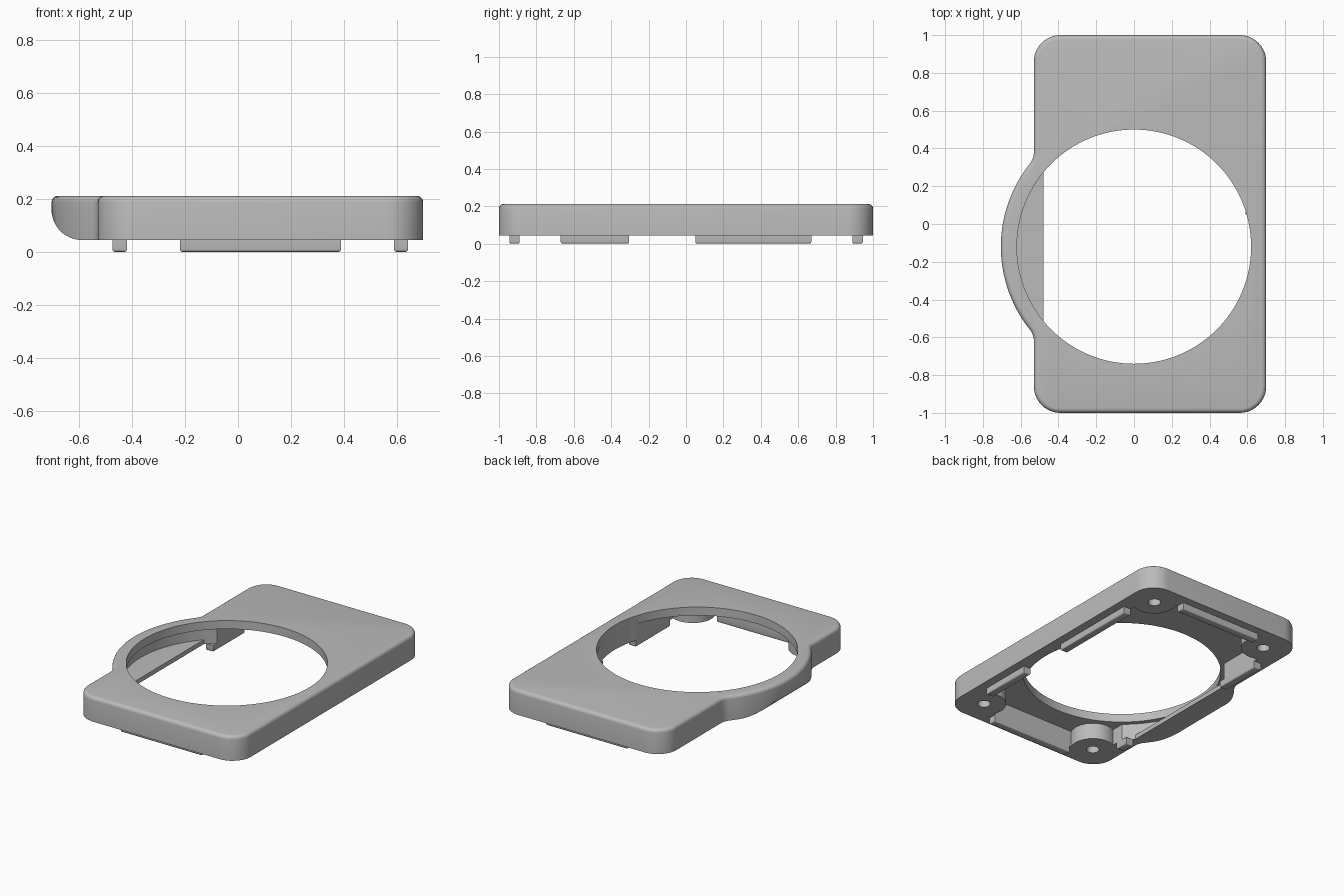
import bpy, bmesh
from math import sin, cos, atan2, sqrt, radians, degrees

if "Cube" in bpy.data.objects:
    bpy.data.objects.remove(bpy.data.objects["Cube"], do_unlink=True)

grey = bpy.data.materials.new("matte grey")
grey.use_nodes = True
grey.diffuse_color = (0.5, 0.5, 0.5, 1)
grey.node_tree.nodes["Principled BSDF"].inputs["Base Color"].default_value = (0.5, 0.5, 0.5, 1)

CY = -0.12                    # centre of the round opening
BOTTOM, CEILING, TOP = 0.045, 0.155, 0.212
FLOOR = 0.075                 # inner floor of the side bulge


def arc(cx, cy, r, a0, a1, n):
    angles = [radians(a0 + (a1 - a0) * i / n) for i in range(n + 1)]
    return [(cx + r * cos(a), cy + r * sin(a)) for a in angles]


def disc(cx, cy, r, n=96, lo=-9, hi=9):
    """Circle outline cut off flat at x = lo and x = hi."""
    pts = []
    for i in range(n):
        x, y = r * cos(radians(360 * i / n)), r * sin(radians(360 * i / n))
        if lo <= cx + x <= hi:
            pts.append((cx + x, cy + y))
            continue
        # keep only the ends of each flat chord
        edge = lo if cx + x < lo else hi
        h = sqrt(r * r - (edge - cx) ** 2)
        p = (edge, cy + (h if y > 0 else -h))
        if p not in pts:
            pts.append(p)
    return pts


def prism(name, pts, z0, z1, bevel=0.0, bevel_z=None, segments=3, swap=False):
    """Extrude an outline upwards, or along y when swapped."""
    bm = bmesh.new()
    face = bm.faces.new([bm.verts.new((x, y, z0)) for x, y in pts])
    ext = bmesh.ops.extrude_face_region(bm, geom=[face])
    for v in ext["geom"]:
        if isinstance(v, bmesh.types.BMVert):
            v.co.z = z1
    if bevel:
        edges = [e for e in bm.edges if all(abs(v.co.z - bevel_z) < 1e-5 for v in e.verts)]
        bmesh.ops.bevel(bm, geom=edges, offset=bevel, segments=segments,
                        profile=0.5, affect="EDGES")
    if swap:
        for v in bm.verts:
            v.co.y, v.co.z = v.co.z, v.co.y
    bmesh.ops.recalc_face_normals(bm, faces=bm.faces)
    mesh = bpy.data.meshes.new(name)
    bm.to_mesh(mesh)
    bm.free()
    mesh.materials.append(grey)
    ob = bpy.data.objects.new(name, mesh)
    bpy.context.collection.objects.link(ob)
    return ob


def activate(ob):
    bpy.ops.object.select_all(action="DESELECT")
    ob.select_set(True)
    bpy.context.view_layer.objects.active = ob


def carve(ob, cutter):
    cutter.hide_render = True
    mod = ob.modifiers.new("cut", "BOOLEAN")
    mod.operation, mod.solver, mod.object = "DIFFERENCE", "EXACT", cutter
    activate(ob)
    bpy.ops.object.modifier_apply(modifier=mod.name)
    bpy.data.objects.remove(cutter, do_unlink=True)


# Cover plate: rounded rectangle blended into a round side bulge
LEFT, RIGHT, CORNER, BULGE, BLEND = -0.53, 0.7, 0.14, 0.705, 0.1
cx = LEFT - BLEND
dy = sqrt((BULGE + BLEND) ** 2 - cx ** 2)
a = degrees(atan2(dy, -cx))
inx, iny = RIGHT - CORNER, 1 - CORNER
outline = (arc(inx, -iny, CORNER, -90, 0, 10)
           + arc(inx, iny, CORNER, 0, 90, 10)
           + arc(LEFT + CORNER, iny, CORNER, 90, 180, 10)
           + arc(cx, CY + dy, BLEND, 0, -a, 6)
           + arc(0, CY, BULGE, 180 - a, 180 + a, 32)[1:-1]
           + arc(cx, CY - dy, BLEND, a, 0, 6)
           + arc(LEFT + CORNER, -iny, CORNER, 180, 270, 10))
plate = prism("cover_plate", outline, BOTTOM, TOP, 0.024, TOP, 4)

# Rounded underside of the bulge
under = arc(-0.59, 0.16, 0.115, 180, 270, 16) + [(-0.59, -0.1), (-0.9, -0.1), (-0.9, 0.16)]
carve(plate, prism("bulge_cutter", under, -1.2, 1.2, swap=True))

# Hollow underside, scalloped round the four screw bosses
WX0, WX1, WY, BOSS = -0.42, 0.59, 0.89, 0.14
BX, BY = (-0.36, 0.53), 0.83
s = degrees(atan2(0.06, sqrt(BOSS ** 2 - 0.06 ** 2)))
hollow = (arc(BX[1], -BY, BOSS, 180 + s, 90 - s, 12)
          + arc(BX[1], BY, BOSS, 270 + s, 180 - s, 12)
          + arc(BX[0], BY, BOSS, s, -90 - s, 12)
          + arc(BX[0], -BY, BOSS, 90 + s, -s, 12))
carve(plate, prism("hollow_cutter", hollow, -0.1, CEILING))

# Pocket inside the bulge, with a floor that stops at a straight edge
carve(plate, prism("pocket_cutter", disc(0, CY, 0.65, hi=0.1), FLOOR, CEILING))
carve(plate, prism("slot_cutter", disc(0, CY, 0.65, lo=-0.48, hi=0.1), -0.1, CEILING - 0.01))

# Round opening
carve(plate, prism("opening_cutter", disc(0, CY, 0.62, 128), FLOOR + 0.01, 0.4))
carve(plate, prism("opening_low_cutter", disc(0, CY, 0.62, 128, lo=-0.47), -0.1, FLOOR + 0.02))

# Screw holes
for x in BX:
    for y in (-BY, BY):
        carve(plate, prism("screw_cutter", disc(x, y, 0.04, 24), -0.1, 0.14))

# Locating ridges round the hollow
ridges = {
    "front_ridge": (-0.22, 0.39, -0.945, -0.89),
    "back_ridge": (-0.22, 0.39, 0.89, 0.945),
    "left_front_ridge": (0.59, 0.643, -0.67, -0.305),
    "left_back_ridge": (0.59, 0.643, 0.05, 0.67),
    "right_front_ridge": (-0.475, -0.42, -0.67, -0.575),
    "right_back_ridge": (-0.475, -0.42, 0.335, 0.67),
}
parts = [plate]
for name, (x0, x1, y0, y1) in ridges.items():
    box = [(x0, y0), (x1, y0), (x1, y1), (x0, y1)]
    parts.append(prism(name, box, 0, BOTTOM, 0.01, 0, 3))

for ob in parts:
    activate(ob)
    bpy.ops.object.shade_smooth_by_angle(angle=radians(32))
